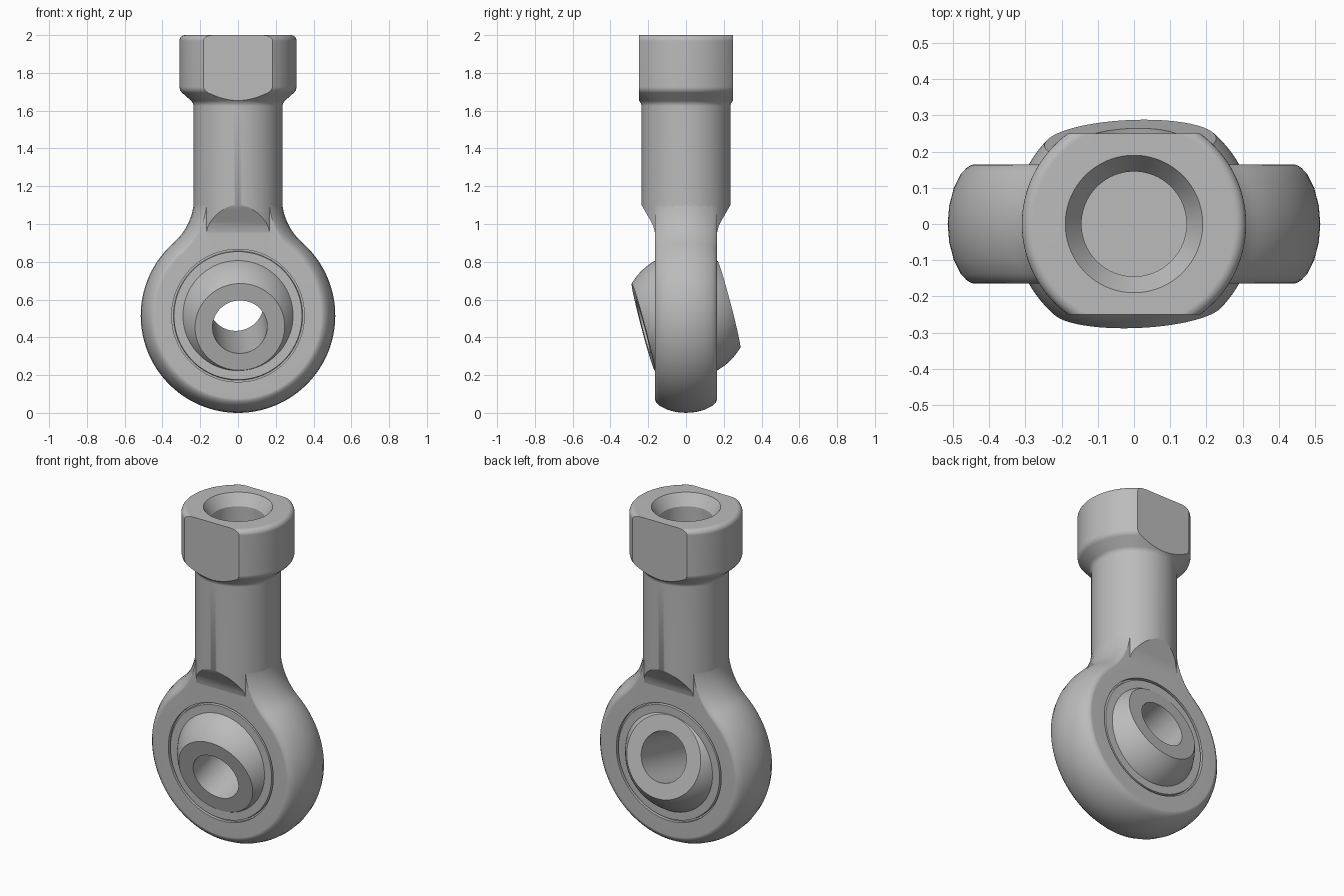
import bpy, bmesh
from math import sin, cos, pi, sqrt, atan2, radians
from mathutils import Vector

default = bpy.data.objects.get("Cube")
if default:
    bpy.data.objects.remove(default, do_unlink=True)

GREY = 0.5
steel = bpy.data.materials.new("steel grey")
steel.use_nodes = True
steel.diffuse_color = (GREY, GREY, GREY, 1)
steel.node_tree.nodes["Principled BSDF"].inputs["Base Color"].default_value = (GREY, GREY, GREY, 1)

EYE_Z = 0.515
SHANK_R = 0.235


def make_object(name, bm):
    bmesh.ops.remove_doubles(bm, verts=bm.verts, dist=1e-5)
    bmesh.ops.recalc_face_normals(bm, faces=bm.faces)
    mesh = bpy.data.meshes.new(name)
    bm.to_mesh(mesh)
    bm.free()
    obj = bpy.data.objects.new(name, mesh)
    bpy.context.collection.objects.link(obj)
    mesh.materials.append(steel)
    return obj


def activate(obj):
    bpy.ops.object.select_all(action='DESELECT')
    obj.select_set(True)
    bpy.context.view_layer.objects.active = obj


def smooth(obj):
    activate(obj)
    bpy.ops.object.shade_smooth_by_angle(angle=radians(30))
    obj.modifiers.new("weighted normals", 'WEIGHTED_NORMAL').keep_sharp = True


def strip(bm, a, b, closed):
    """Join two point rows with quads."""
    n = len(a)
    for i in range(n if closed else n - 1):
        j = (i + 1) % n
        bm.faces.new((a[i], a[j], b[j], b[i]))


def revolve(name, profile, closed, steps=128):
    """Turn a (radius, height) profile around the local z axis."""
    bm = bmesh.new()
    rows = []
    for k in range(steps):
        a = 2 * pi * k / steps
        rows.append([bm.verts.new((r * cos(a), r * sin(a), z)) for r, z in profile])
    for k in range(steps):
        strip(bm, rows[k], rows[(k + 1) % steps], closed)
    return make_object(name, bm)


def cut_prism(obj, outline, side):
    """Subtract a (y, z) outline extruded across x."""
    bm = bmesh.new()
    ends = [[bm.verts.new((x, y * side, z)) for y, z in outline] for x in (-0.6, 0.6)]
    strip(bm, ends[0], ends[1], True)
    for end in ends:
        bm.faces.new(end)
    cutter = make_object("cutter", bm)
    cutter.hide_render = True
    mod = obj.modifiers.new("cut", 'BOOLEAN')
    mod.operation = 'DIFFERENCE'
    mod.solver = 'EXACT'
    mod.object = cutter
    activate(obj)
    bpy.ops.object.modifier_apply(modifier=mod.name)
    bpy.data.objects.remove(cutter, do_unlink=True)


# Shank with collar, rounded rim, countersink and blind bore
rim = [(0.28 + 0.03 * cos(a * pi / 12), 1.97 + 0.03 * sin(a * pi / 12)) for a in range(7)]
shank = revolve("threaded_shank", [
    (0, 0.93), (SHANK_R, 0.93), (SHANK_R, 1.625), (0.239, 1.64), (0.248, 1.652),
    (0.296, 1.695), (0.306, 1.708), (0.31, 1.725), *rim,
    (0.19, 2), (0.145, 1.935), (0.145, 1.25), (0, 1.25)], False)

# Wrench flats and the sloped shoulders running down to the eye faces
flat = [(0.25, 1.6), (0.4, 1.6), (0.4, 2.1), (0.25, 2.1)]
shoulder = [(0.16, 0.9), (0.165, 0.955), (0.172, 0.985), (0.182, 1.008),
            (0.235, 1.1), (0.3, 1.213), (0.3, 0.9)]
for side in (-1, 1):
    cut_prism(shank, flat, side)
    cut_prism(shank, shoulder, side)
smooth(shank)


def eye_outline(y, radius, top=0.625):
    """Half outline of one slice: eye arc, tangent fillet, neck top (relative to eye centre)."""
    sx = sqrt((SHANK_R - 0.002) ** 2 - y * y)
    fillet = (top ** 2 + sx ** 2 - radius ** 2) / (2 * (radius - sx))
    cx = sx + fillet
    join = atan2(top, cx)
    pts = []
    for i in range(49):
        a = -pi / 2 + (join + pi / 2) * i / 48
        pts.append((radius * cos(a), radius * sin(a)))
    for i in range(1, 17):
        a = pi + join * (1 - i / 16)
        pts.append((cx + fillet * cos(a), top + fillet * sin(a)))
    pts += [(sx * (1 - i / 6), top) for i in range(1, 7)]
    return pts + [(-x, z) for x, z in pts[-2:0:-1]]


# Barrel-shaped eye lofted through slices along y
half = [(0.165, 0.44), (0.163, 0.45), (0.155, 0.463), (0.138, 0.479),
        (0.1, 0.498), (0.05, 0.511)]
slices = [(-y, r) for y, r in half] + [(0, 0.515)] + half[::-1]
bm = bmesh.new()
rows = [[bm.verts.new((x, y, z + EYE_Z)) for x, z in eye_outline(y, r)] for y, r in slices]
for a, b in zip(rows, rows[1:]):
    strip(bm, a, b, True)
holes = []
for row in (rows[0], rows[-1]):
    hole = []
    for v in row:
        a = atan2(v.co.z - EYE_Z, v.co.x)
        hole.append(bm.verts.new((0.351 * cos(a), v.co.y, EYE_Z + 0.351 * sin(a))))
    strip(bm, row, hole, True)
    holes.append(hole)
strip(bm, holes[0], holes[1], True)
smooth(make_object("eye_housing", bm))

# Outer race, set into the eye with a thin groove around it
race_half = [(0.353, 0.145), (0.342, 0.145), (0.339, 0.163), (0.291, 0.163)]
race = revolve("outer_race", [(r, -z) for r, z in race_half[::-1]] + race_half, True)
race.location.z = EYE_Z
race.rotation_euler.x = pi / 2
smooth(race)

# Swivelled ball with a through bore
BALL_R, BALL_W, BORE_R = 0.334, 0.235, 0.145
edge = atan2(BALL_W, sqrt(BALL_R ** 2 - BALL_W ** 2))
arc = [edge * (i / 16 - 1) for i in range(33)]
ball = revolve("swivel_ball", [(BORE_R, -BALL_W)]
               + [(BALL_R * cos(a), BALL_R * sin(a)) for a in arc]
               + [(BORE_R, BALL_W)], True)
ball.location.z = EYE_Z
ball.rotation_euler = Vector((0.01, -0.228, -0.06)).to_track_quat('Z', 'Y').to_euler()
smooth(ball)
